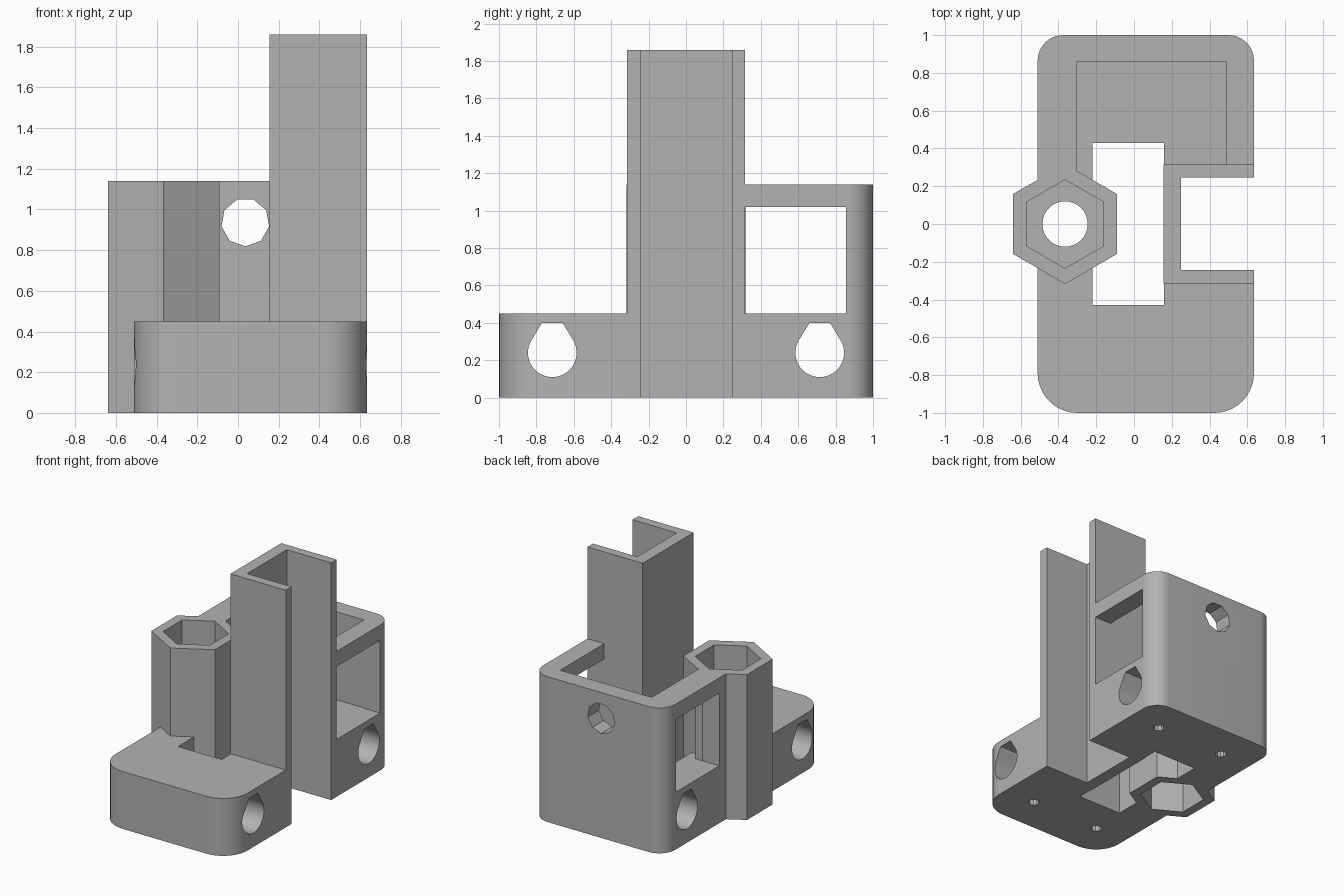
import bpy, bmesh, math
from math import sin, cos, pi

cube = bpy.data.objects.get("Cube")
if cube:
    bpy.data.objects.remove(cube, do_unlink=True)

grey = bpy.data.materials.new("plain grey")
grey.use_nodes = True
GREY = (0.45, 0.45, 0.45, 1)
grey.diffuse_color = GREY
grey.node_tree.nodes["Principled BSDF"].inputs["Base Color"].default_value = GREY


def prism(name, pts, lo, hi, axis="z"):
    """Extrude a closed 2D profile along one axis."""
    place = {"x": lambda a, b, t: (t, a, b),
             "y": lambda a, b, t: (a, t, b),
             "z": lambda a, b, t: (a, b, t)}[axis]
    bm = bmesh.new()
    low = [bm.verts.new(place(a, b, lo)) for a, b in pts]
    high = [bm.verts.new(place(a, b, hi)) for a, b in pts]
    bm.faces.new(low)
    bm.faces.new(high)
    n = len(pts)
    for i in range(n):
        j = (i + 1) % n
        bm.faces.new((low[i], low[j], high[j], high[i]))
    bmesh.ops.recalc_face_normals(bm, faces=bm.faces)
    mesh = bpy.data.meshes.new(name)
    bm.to_mesh(mesh)
    bm.free()
    mesh.materials.append(grey)
    obj = bpy.data.objects.new(name, mesh)
    bpy.context.collection.objects.link(obj)
    return obj


def box(name, x, y, z):
    return prism(name, [(x[0], y[0]), (x[1], y[0]), (x[1], y[1]), (x[0], y[1])], *z)


def arc(cx, cy, r, start, end, steps):
    return [(cx + r * cos(start + (end - start) * i / steps),
             cy + r * sin(start + (end - start) * i / steps)) for i in range(steps + 1)]


def ring(cx, cy, r, sides, start=pi / 2):
    return arc(cx, cy, r, start, start + 2 * pi, sides)[:-1]


def combine(target, tool, operation):
    mod = target.modifiers.new("join", "BOOLEAN")
    mod.operation = operation
    mod.solver = "EXACT"
    mod.object = tool
    bpy.context.view_layer.objects.active = target
    bpy.ops.object.modifier_apply(modifier=mod.name)
    bpy.data.objects.remove(tool, do_unlink=True)


def cut(tool):
    combine(body, tool, "DIFFERENCE")


def add(tool):
    combine(body, tool, "UNION")


# Rounded body outline, larger radius at the front
L, R, FR, BR = -0.51, 0.635, 0.21, 0.135
outline = (arc(L + FR, -1 + FR, FR, pi, 1.5 * pi, 10)
           + arc(R - FR, -1 + FR, FR, 1.5 * pi, 2 * pi, 10)
           + arc(R - BR, 1 - BR, BR, 0, pi / 2, 10)
           + arc(L + BR, 1 - BR, BR, pi / 2, pi, 10))
body = prism("carriage_bracket", outline, 0, 1.14)

# Low front half, open rear cavity, side windows and floor slot
BASE = 0.45
cut(box("front_clearance", (-2, 2), (-2, 0.1), (BASE, 2)))
cut(box("cavity", (-0.305, 0.49), (0, 0.86), (BASE, 2)))
cut(box("side_windows", (-2, 2), (0.315, 0.855), (BASE, 1.02)))
cut(box("floor_slot", (-0.22, 0.16), (-0.43, 0.43), (-1, 1)))

# Tall channel open towards the left
add(box("channel_tower", (0.155, R), (-0.315, 0.315), (0, 1.86)))
cut(box("channel_opening", (0.25, 2), (-0.243, 0.247), (-1, 3)))

# Hexagonal nut column with a pocket at each end and a through hole
HX = -0.365
add(prism("nut_column", ring(HX, 0, 0.3175, 6), 0, 1.14))
cut(prism("upper_nut_pocket", ring(HX, 0, 0.234, 6), 0.36, 2))
cut(prism("lower_nut_pocket", ring(HX, 0, 0.234, 6), -1, 0.3))
cut(prism("rod_hole", ring(HX, 0, 0.12, 32), 0.1, 0.6))

# Teardrop rod holes across the base, with small holes from below
for y in (-0.715, 0.715):
    drop = arc(y, 0.24, 0.13, 5 * pi / 6, 13 * pi / 6, 32)
    drop += [(y + 0.055, 0.4), (y - 0.055, 0.4)]
    cut(prism("rod_teardrop", drop, -2, 2, "x"))
    for x in (-0.235, 0.365):
        cut(prism("screw_hole", ring(x, y, 0.04, 10), -1, 0.2))

# Nine-sided hole in the rear wall
cut(prism("rear_hole", ring(0.036, 0.937, 0.1186, 9, -pi / 2), 0.7, 2, "y"))

bpy.ops.object.select_all(action="DESELECT")
body.select_set(True)
bpy.context.view_layer.objects.active = body
bpy.ops.object.shade_smooth_by_angle(angle=math.radians(25))
